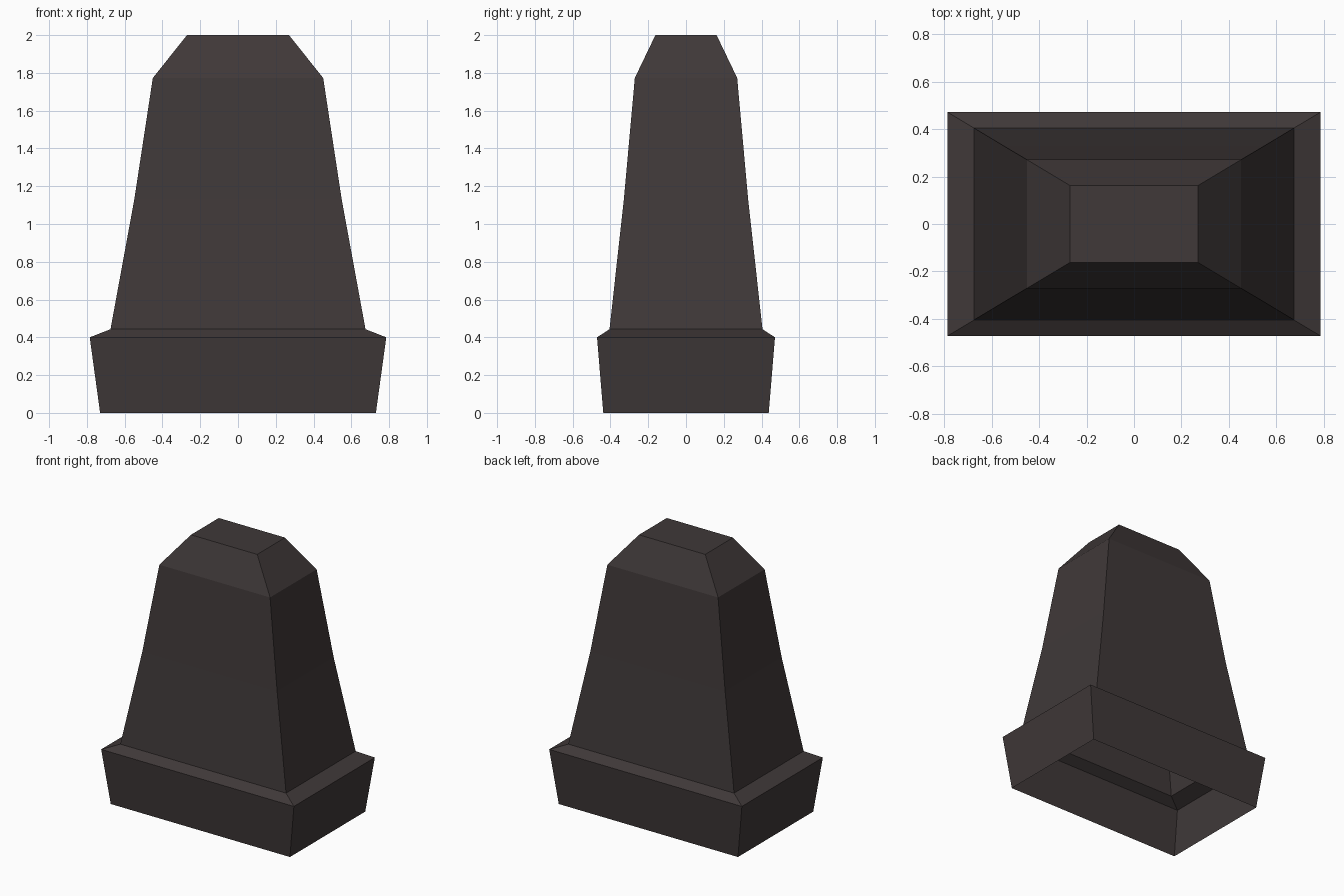
import bpy, bmesh

if "Cube" in bpy.data.objects:
    bpy.data.objects.remove(bpy.data.objects["Cube"])

stone = bpy.data.materials.new("dark stone")
stone.diffuse_color = (0.050, 0.040, 0.040, 1)
stone.use_nodes = True
stone.node_tree.nodes["Principled BSDF"].inputs["Base Color"].default_value = stone.diffuse_color


def tapered_shell(name, sections, cap_top=False):
    """Stack rectangular sections (half x, half y, z) into an open shell."""
    bm = bmesh.new()
    rings = []
    for hx, hy, z in sections:
        rings.append([bm.verts.new((sx * hx, sy * hy, z))
                      for sx, sy in ((-1, -1), (1, -1), (1, 1), (-1, 1))])
    for low, high in zip(rings, rings[1:]):
        for i in range(4):
            j = (i + 1) % 4
            bm.faces.new((low[i], low[j], high[j], high[i]))
    if cap_top:
        bm.faces.new(rings[-1])
    mesh = bpy.data.meshes.new(name)
    bm.to_mesh(mesh)
    bm.free()
    mesh.materials.append(stone)
    obj = bpy.data.objects.new(name, mesh)
    bpy.context.collection.objects.link(obj)


# Flared plinth with its sloped ledge, open underneath
tapered_shell("plinth", [(0.73, 0.438, 0), (0.785, 0.471, 0.4),
                         (0.675, 0.405, 0.443)])

# Tapering pillar with a chamfered flat top
tapered_shell("pillar", [(0.675, 0.405, 0.443), (0.549, 0.329, 1.13),
                         (0.451, 0.271, 1.773), (0.27, 0.162, 2.0)],
              cap_top=True)
